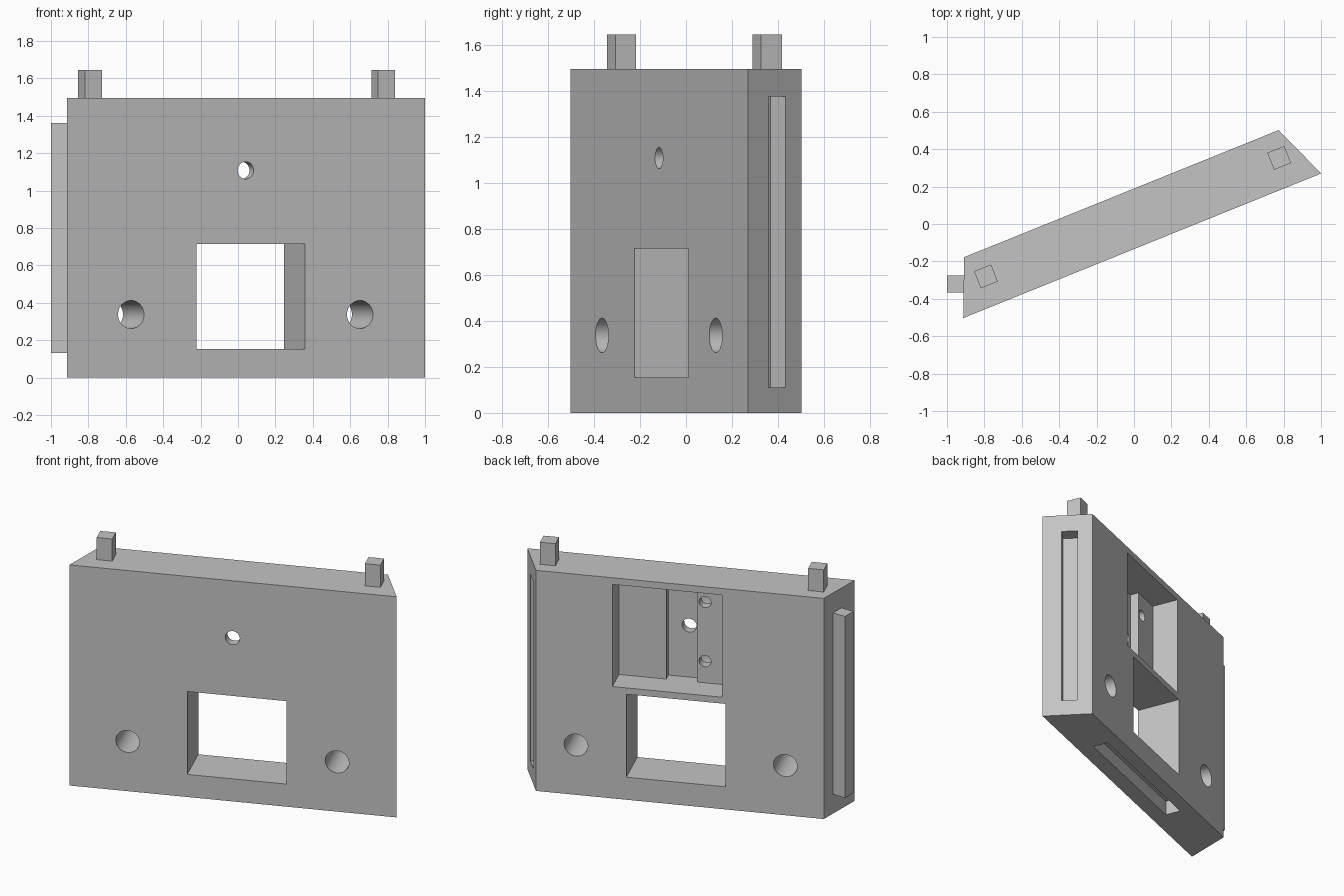
import bpy, bmesh
from math import radians, pi
from mathutils import Matrix, Vector

cube = bpy.data.objects.get("Cube")
if cube:
    bpy.data.objects.remove(cube, do_unlink=True)

HEIGHT, THICK = 1.495, 0.30
# Panel frame: u runs along the front face, v into the thickness
PANEL = Matrix.Translation((-0.913, -0.503, 0)) @ Matrix.Rotation(radians(22), 4, 'Z')
WORLD = Matrix.Identity(4)
END = Matrix.Translation((0.886, 0.388, 0)) @ Matrix.Rotation(radians(44.5), 4, 'Z')

grey = bpy.data.materials.new("plain_grey")
colour = (0.55, 0.55, 0.55, 1)
grey.use_nodes = True
grey.diffuse_color = colour
grey.node_tree.nodes["Principled BSDF"].inputs["Base Color"].default_value = colour


def finish(name, bm):
    bmesh.ops.recalc_face_normals(bm, faces=bm.faces)
    mesh = bpy.data.meshes.new(name)
    bm.to_mesh(mesh)
    bm.free()
    mesh.materials.append(grey)
    obj = bpy.data.objects.new(name, mesh)
    bpy.context.collection.objects.link(obj)
    return obj


def box(name, frame, u, v, z):
    """Box spanning the ranges u, v and z of a frame."""
    spans = (u, v, z)
    centre = Vector([(a + b) / 2 for a, b in spans])
    size = [b - a for a, b in spans]
    bm = bmesh.new()
    bmesh.ops.create_cube(bm, size=1, matrix=frame @ Matrix.Translation(centre) @ Matrix.Diagonal((*size, 1)))
    return finish(name, bm)


def bore(name, u, z, v, r1, r2=None):
    """Round cutter along v; r1 at the near end, r2 at the far end."""
    bm = bmesh.new()
    place = Matrix.Translation((u, sum(v) / 2, z)) @ Matrix.Rotation(-pi / 2, 4, 'X')
    bmesh.ops.create_cone(bm, cap_ends=True, segments=32, radius1=r1,
                          radius2=r1 if r2 is None else r2,
                          depth=v[1] - v[0], matrix=PANEL @ place)
    return finish(name, bm)


# Wall panel with angled ends
bm = bmesh.new()
outline = [(0, 0), (2.064, 0), (1.94, THICK), (0.126, THICK)]
base = bm.faces.new([bm.verts.new(PANEL @ Vector((u, v, 0))) for u, v in outline])
top = bmesh.ops.extrude_face_region(bm, geom=[base])["geom"]
bmesh.ops.translate(bm, vec=(0, 0, HEIGHT), verts=[g for g in top if isinstance(g, bmesh.types.BMVert)])
panel = finish("wall_panel", bm)

# Window, back pocket, groove and the slots that take tabs
through = (-0.1, 0.4)
cutters = [
    box("window_cut", PANEL, (0.744, 1.37), through, (0.153, 0.715)),
    box("pocket_cut", PANEL, (0.767, 1.458), (0.12, 0.4), (0.758, 1.45)),
    box("groove_cut", PANEL, (0.965, 1.16), (0.06, 0.2), (0.758, 1.45)),
    box("bottom_slot_cut", PANEL, (0.56, 1.56), (0.105, 0.21), (-0.1, 0.1)),
    box("end_slot_cut", END, (-0.095, 0.1), (-0.04, 0.064), (0.11, 1.375)),
    bore("sensor_hole_cut", 1.029, 1.108, through, 0.046),
]
# Large round holes
for u in (0.368, 1.688):
    cutters.append(bore("round_hole_cut", u, 0.337, through, 0.075))
# Blind screw holes with pointed ends
for z in (0.905, 1.305):
    cutters.append(bore("screw_hole_cut", 0.916, z, (0.06, 0.2), 0.038))
    cutters.append(bore("screw_tip_cut", 0.916, z, (0.04, 0.0605), 0.0, 0.0379))

for cutter in cutters:
    cutter.hide_render = True
    mod = panel.modifiers.new(cutter.name, 'BOOLEAN')
    mod.operation, mod.solver, mod.object = 'DIFFERENCE', 'EXACT', cutter

# Bake the cuts and drop the cutters
bpy.context.view_layer.update()
result = bpy.data.meshes.new_from_object(panel.evaluated_get(bpy.context.evaluated_depsgraph_get()))
panel.modifiers.clear()
panel.data = result
for cutter in cutters:
    bpy.data.objects.remove(cutter, do_unlink=True)

# Top pegs
for name, u in (("right_peg", 0.196), ("left_peg", 1.887)):
    box(name, PANEL, (u - 0.049, u + 0.049), (0.112, 0.21), (HEIGHT - 0.01, 1.645))

# Side tab
box("side_tab", WORLD, (-1.0, -0.9), (-0.365, -0.275), (0.13, 1.36))

# Smooth bores, sharp edges elsewhere
bpy.ops.object.select_all(action='DESELECT')
panel.select_set(True)
bpy.context.view_layer.objects.active = panel
bpy.ops.object.shade_smooth_by_angle(angle=radians(30))
